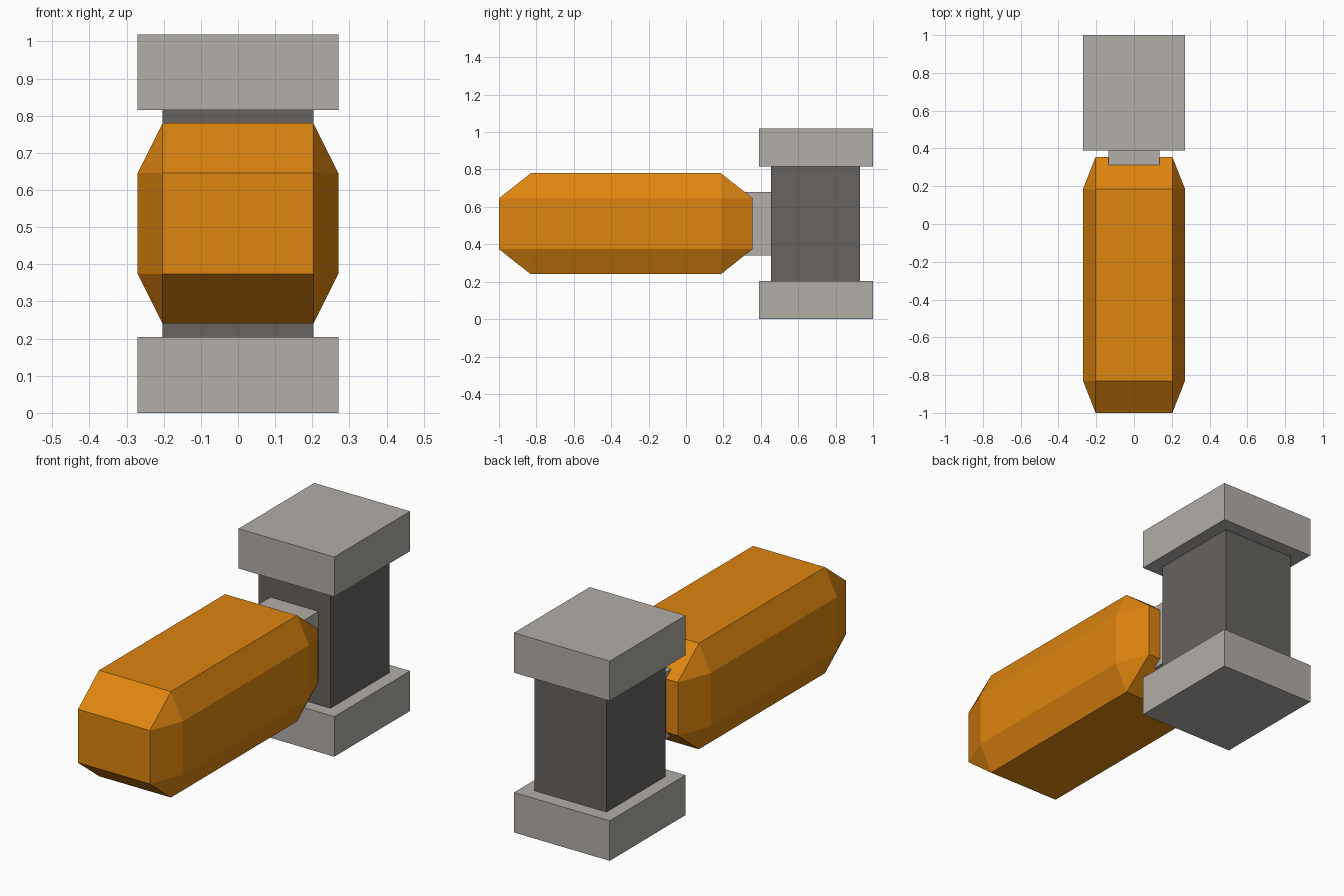
import bpy, bmesh, math
from itertools import product

if "Cube" in bpy.data.objects:
    bpy.data.objects.remove(bpy.data.objects["Cube"])


def material(name, r, g, b):
    lin = [((c / 255 + 0.055) / 1.055) ** 2.4 for c in (r, g, b)]
    m = bpy.data.materials.new(name)
    m.diffuse_color = (*lin, 1)
    m.use_nodes = True
    m.node_tree.nodes["Principled BSDF"].inputs["Base Color"].default_value = m.diffuse_color
    return m


light_grey = material("light_grey", 178, 174, 168)
dark_grey = material("dark_grey", 102, 98, 94)
orange = material("orange", 222, 133, 15)


def hull(name, points, mat):
    """Convex solid around the points, with flat faces merged."""
    bm = bmesh.new()
    for p in points:
        bm.verts.new(p)
    bmesh.ops.convex_hull(bm, input=bm.verts[:])
    bmesh.ops.dissolve_limit(bm, angle_limit=math.radians(1),
                             verts=bm.verts[:], edges=bm.edges[:])
    bmesh.ops.recalc_face_normals(bm, faces=bm.faces[:])
    me = bpy.data.meshes.new(name)
    bm.to_mesh(me)
    bm.free()
    me.materials.append(mat)
    ob = bpy.data.objects.new(name, me)
    bpy.context.collection.objects.link(ob)
    return ob


def box(name, half_x, y, z, mat):
    return hull(name, product((-half_x, half_x), y, z), mat)


# Square end blocks and the column between them
box("lower_block", 0.27, (0.39, 1.0), (0.0, 0.204), light_grey)
box("upper_block", 0.27, (0.39, 1.0), (0.815, 1.018), light_grey)
box("column", 0.203, (0.455, 0.93), (0.204, 0.815), dark_grey)

# Neck joining the column to the body
box("neck", 0.136, (0.28, 0.455), (0.34, 0.68), light_grey)

# Long body, chamfered on every edge and corner
half = (0.27, 0.678, 0.27)
inset = (0.203, 0.508, 0.136)
centre = (0, -0.322, 0.51)
points = []
for axis in range(3):
    size = [half[i] if i == axis else inset[i] for i in range(3)]
    for signs in product((-1, 1), repeat=3):
        points.append([c + s * h for c, s, h in zip(centre, signs, size)])
hull("chamfered_body", points, orange)
